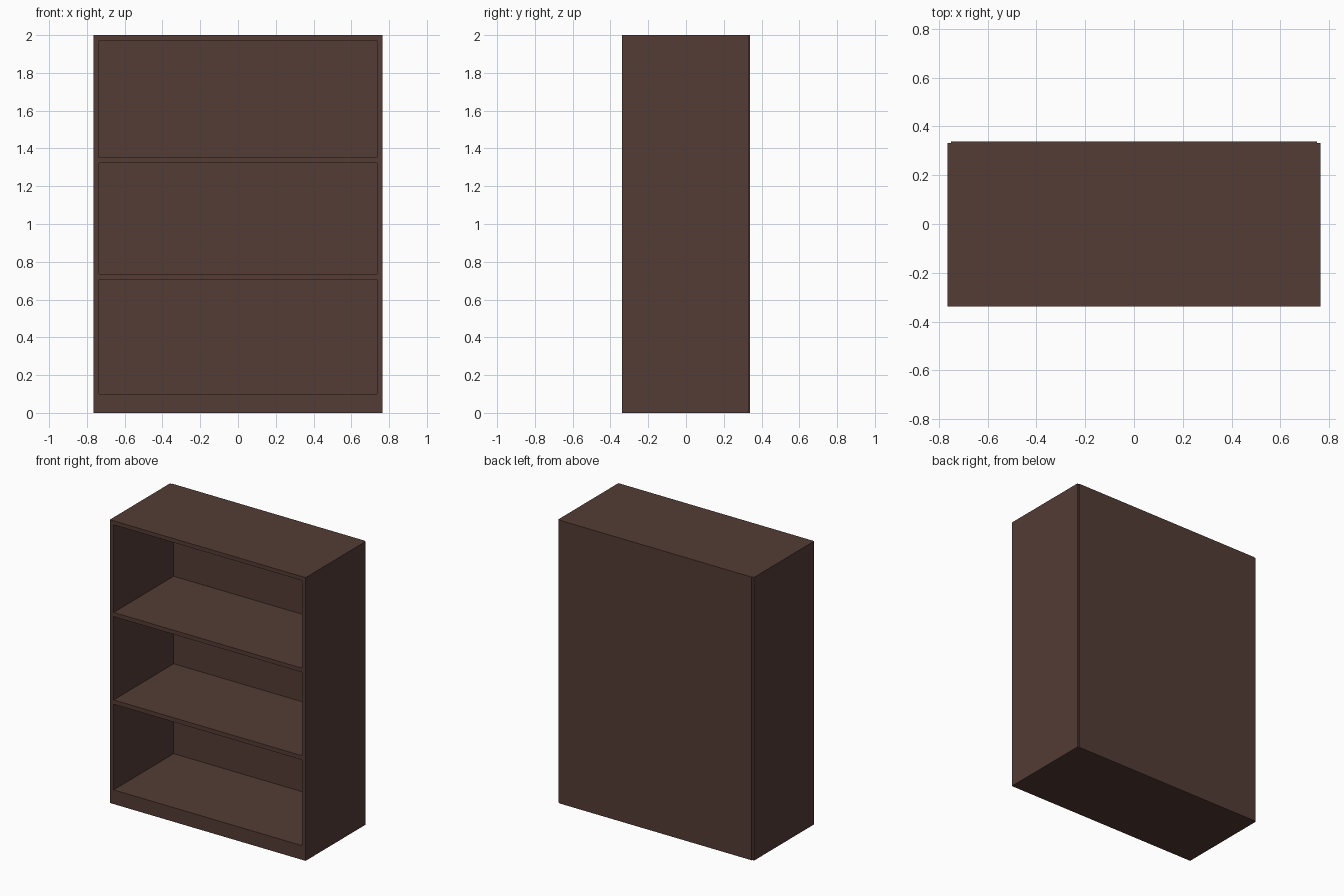
import bpy
import bmesh

if "Cube" in bpy.data.objects:
    bpy.data.objects.remove(bpy.data.objects["Cube"])

W, H = 0.765, 2.0           # half width, height
INNER = 0.735               # half width of the openings
FRONT, REAR, BACK = -0.338, 0.332, 0.338

wood = bpy.data.materials.new("dark_brown_wood")
wood.diffuse_color = (0.087, 0.045, 0.036, 1.0)
wood.use_nodes = True
wood.node_tree.nodes["Principled BSDF"].inputs["Base Color"].default_value = wood.diffuse_color


def board(name, x0, x1, y0, y1, z0, z1):
    """Axis-aligned board between two corners."""
    bm = bmesh.new()
    bmesh.ops.create_cube(bm, size=1.0)
    for v in bm.verts:
        v.co.x = x1 if v.co.x > 0 else x0
        v.co.y = y1 if v.co.y > 0 else y0
        v.co.z = z1 if v.co.z > 0 else z0
    mesh = bpy.data.meshes.new(name)
    bm.to_mesh(mesh)
    bm.free()
    mesh.materials.append(wood)
    obj = bpy.data.objects.new(name, mesh)
    bpy.context.collection.objects.link(obj)
    return obj


# Side panels
board("left_side", -W, -INNER, FRONT, REAR, 0, H)
board("right_side", INNER, W, FRONT, REAR, 0, H)

# Base, shelves and top, flush with the front of the sides
for name, z0, z1 in [
    ("base", 0.0, 0.10),
    ("lower_shelf", 0.705, 0.735),
    ("upper_shelf", 1.324, 1.353),
    ("top", 1.972, H),
]:
    board(name, -INNER, INNER, FRONT, REAR, z0, z1)

# Thin back panel, slightly narrower than the case
board("back_panel", -0.75, 0.75, REAR, BACK, 0, H)
